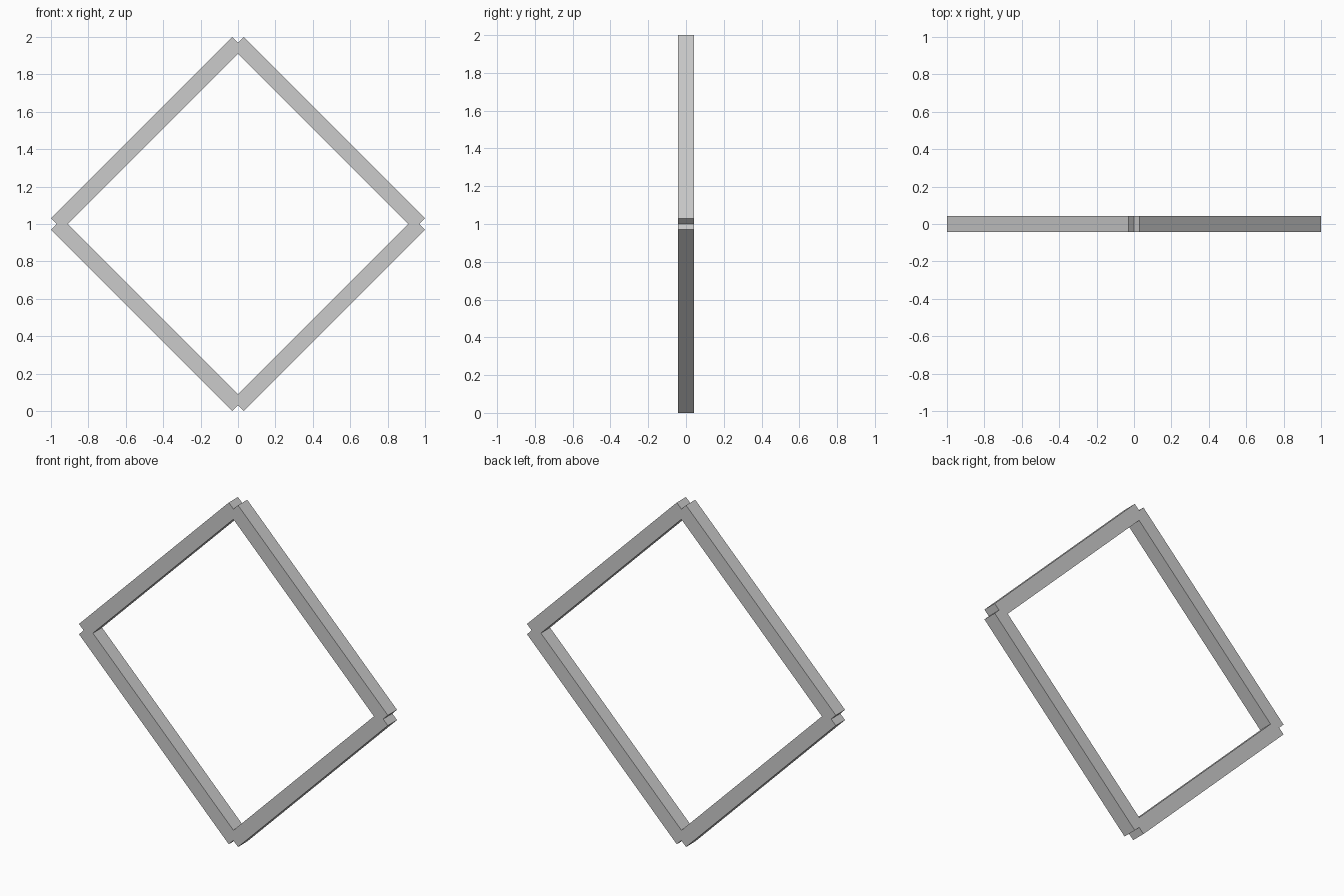
import bpy
from math import radians, sqrt

if "Cube" in bpy.data.objects:
    bpy.data.objects.remove(bpy.data.objects["Cube"])

HALF = 0.97                 # centre to corner of the bar centrelines
WIDTH = 0.06 * sqrt(2)      # square bar section
LENGTH = HALF * sqrt(2)


def bar(name, sx, sz):
    # square bar along one side of the diamond
    bpy.ops.mesh.primitive_cube_add(size=1, location=(sx * HALF / 2, 0, 1 + sz * HALF / 2))
    ob = bpy.context.object
    ob.name = name
    ob.scale = (LENGTH, WIDTH, WIDTH)
    ob.rotation_euler = (0, radians(45) * sx * sz, 0)
    return ob


# four sides of the diamond frame
for side, sx in (("left", -1), ("right", 1)):
    for level, sz in (("lower", -1), ("upper", 1)):
        bar(f"{level}_{side}_bar", sx, sz)
